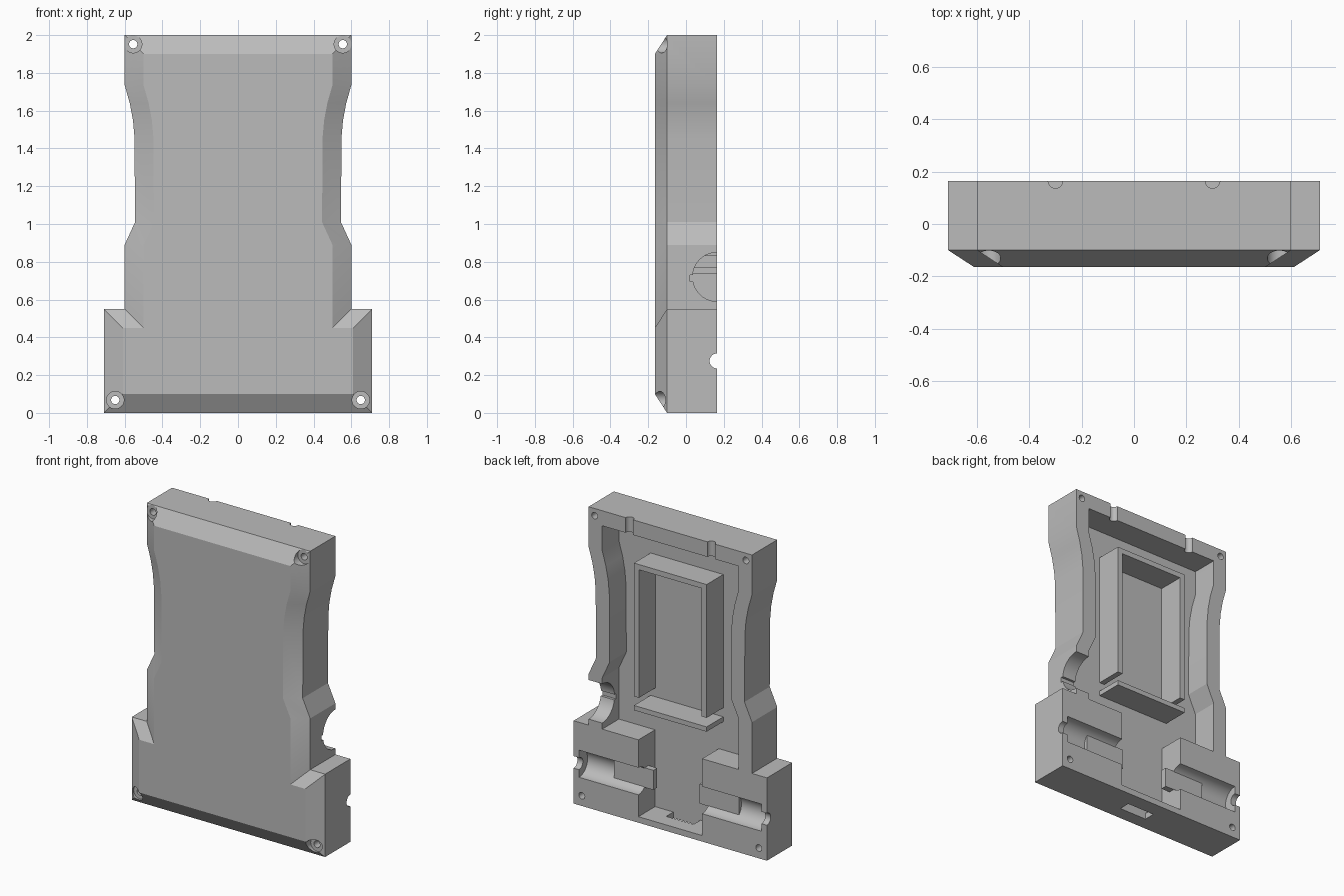
import bpy, bmesh, math
from mathutils import Matrix, Vector

if "Cube" in bpy.data.objects:
    bpy.data.objects.remove(bpy.data.objects["Cube"], do_unlink=True)

grey = bpy.data.materials.new("plain grey")
grey.use_nodes = True
grey.diffuse_color = (0.5, 0.5, 0.5, 1)
grey.node_tree.nodes["Principled BSDF"].inputs["Base Color"].default_value = (0.5, 0.5, 0.5, 1)

BACK, EDGE, FRONT, FLOOR = 0.165, -0.10, -0.165, -0.01
BEVEL = 0.1


def finish(name, bm):
    bmesh.ops.recalc_face_normals(bm, faces=bm.faces)
    mesh = bpy.data.meshes.new(name)
    bm.to_mesh(mesh)
    bm.free()
    mesh.materials.append(grey)
    obj = bpy.data.objects.new(name, mesh)
    bpy.context.collection.objects.link(obj)
    return obj


def loft(name, layers):
    """Skin a solid through (y, outline) layers; outlines are (x, z) loops."""
    bm = bmesh.new()
    rings = [[bm.verts.new((x, y, z)) for x, z in loop] for y, loop in layers]
    for a, b in zip(rings, rings[1:]):
        for i in range(len(a)):
            j = (i + 1) % len(a)
            bm.faces.new((a[i], a[j], b[j], b[i]))
    bm.faces.new(rings[0])
    bm.faces.new(rings[-1])
    return finish(name, bm)


def box(name, lo, hi):
    bm = bmesh.new()
    lo, hi = Vector(lo), Vector(hi)
    bmesh.ops.create_cube(bm, size=1, matrix=Matrix.Translation((lo + hi) / 2)
                          @ Matrix.Diagonal((*(hi - lo), 1)))
    return finish(name, bm)


def rod(name, start, end, radius):
    bm = bmesh.new()
    a, b = Vector(start), Vector(end)
    turn = (b - a).to_track_quat('Z', 'Y').to_matrix().to_4x4()
    bmesh.ops.create_cone(bm, cap_ends=True, segments=40, radius1=radius, radius2=radius,
                          depth=(b - a).length, matrix=Matrix.Translation((a + b) / 2) @ turn)
    return finish(name, bm)


def mirrored(half):
    return half + [(-x, z) for x, z in reversed(half)]


# Outline of the shell: wide base, waisted grip, square top
grip = [(0.6, 0.89), (0.545, 1.01), (0.548, 1.46), (0.556, 1.55), (0.573, 1.64), (0.6, 1.735)]
outline = [(0.71, 0), (0.71, 0.55), (0.6, 0.55)] + grip + [(0.6, 2)]


def inset(point):
    x, z = point
    if z == 0:
        z = BEVEL
    elif z in (0.55, 2):
        z -= BEVEL
    return x - BEVEL, z


shell = loft("case_shell", [(BACK, mirrored(outline)), (EDGE, mirrored(outline)),
                            (FRONT, mirrored([inset(p) for p in outline]))])

# Cavity open at the back, narrowing between the two base blocks
inner = [(0.234, 0.04), (0.234, 0.55), (0.5, 0.55)]
inner += [(x - BEVEL, z) for x, z in grip] + [(0.5, 1.9)]
cutters = [loft("cavity_cutter", [(0.3, mirrored(inner)), (FLOOR, mirrored(inner))])]

# Slot in the bottom wall, round side opening with a small key
cutters.append(box("slot_cutter", (-0.1, FLOOR, -0.1), (0.1, 0.065, 0.1)))
cutters.append(rod("side_opening_cutter", (0.45, BACK, 0.72), (0.7, BACK, 0.72), 0.13))
cutters.append(box("key_cutter", (0.45, 0.02, 0.695), (0.7, 0.1, 0.73)))

for s in (-1, 1):
    # Cylinder pocket, shaft hole and cable groove
    cutters.append(rod("pocket_cutter", (s * 0.175, BACK, 0.275), (s * 0.67, BACK, 0.275), 0.09))
    cutters.append(rod("shaft_cutter", (s * 0.6, BACK, 0.275), (s * 0.8, BACK, 0.275), 0.04))
    cutters.append(rod("groove_cutter", (s * 0.3, BACK, 1.85), (s * 0.3, BACK, 2.1), 0.028))
    # Screw holes with counterbores
    for x, z in ((0.555, 1.952), (0.65, 0.068)):
        cutters.append(rod("screw_cutter", (s * x, -0.3, z), (s * x, 0.3, z), 0.022))
        cutters.append(rod("counterbore_cutter", (s * x, -0.3, z), (s * x, EDGE, z), 0.046))

for cutter in cutters:
    cutter.hide_render = True
    mod = shell.modifiers.new(cutter.name, 'BOOLEAN')
    mod.operation = 'DIFFERENCE'
    mod.solver = 'EXACT'
    mod.object = cutter

# Bake the cuts and drop the cutters
bpy.context.view_layer.update()
baked = bpy.data.meshes.new_from_object(shell.evaluated_get(bpy.context.evaluated_depsgraph_get()))
shell.modifiers.clear()
shell.data = baked
for cutter in cutters:
    bpy.data.objects.remove(cutter, do_unlink=True)

# Flats inside the pockets, and the holder frame on the cavity floor
parts = [shell]
root = FLOOR - 0.02
for s, side in ((-1, "right"), (1, "left")):
    xs = sorted((s * 0.17, s * 0.46))
    parts.append(box(side + "_pocket_flat", (xs[0], 0.06, 0.21), (xs[1], 0.1, 0.34)))
    xs = sorted((s * 0.23, s * 0.267))
    parts.append(box(side + "_holder_wall", (xs[0], root, 0.83), (xs[1], BACK, 1.715)))
parts.append(box("holder_top", (-0.267, root, 1.68), (0.267, BACK, 1.715)))
parts.append(box("holder_ledge", (-0.267, root, 0.738), (0.267, BACK, 0.77)))

for obj in bpy.context.selected_objects:
    obj.select_set(False)
for obj in parts:
    obj.select_set(True)
bpy.context.view_layer.objects.active = shell
bpy.ops.object.shade_smooth_by_angle(angle=math.radians(20))
